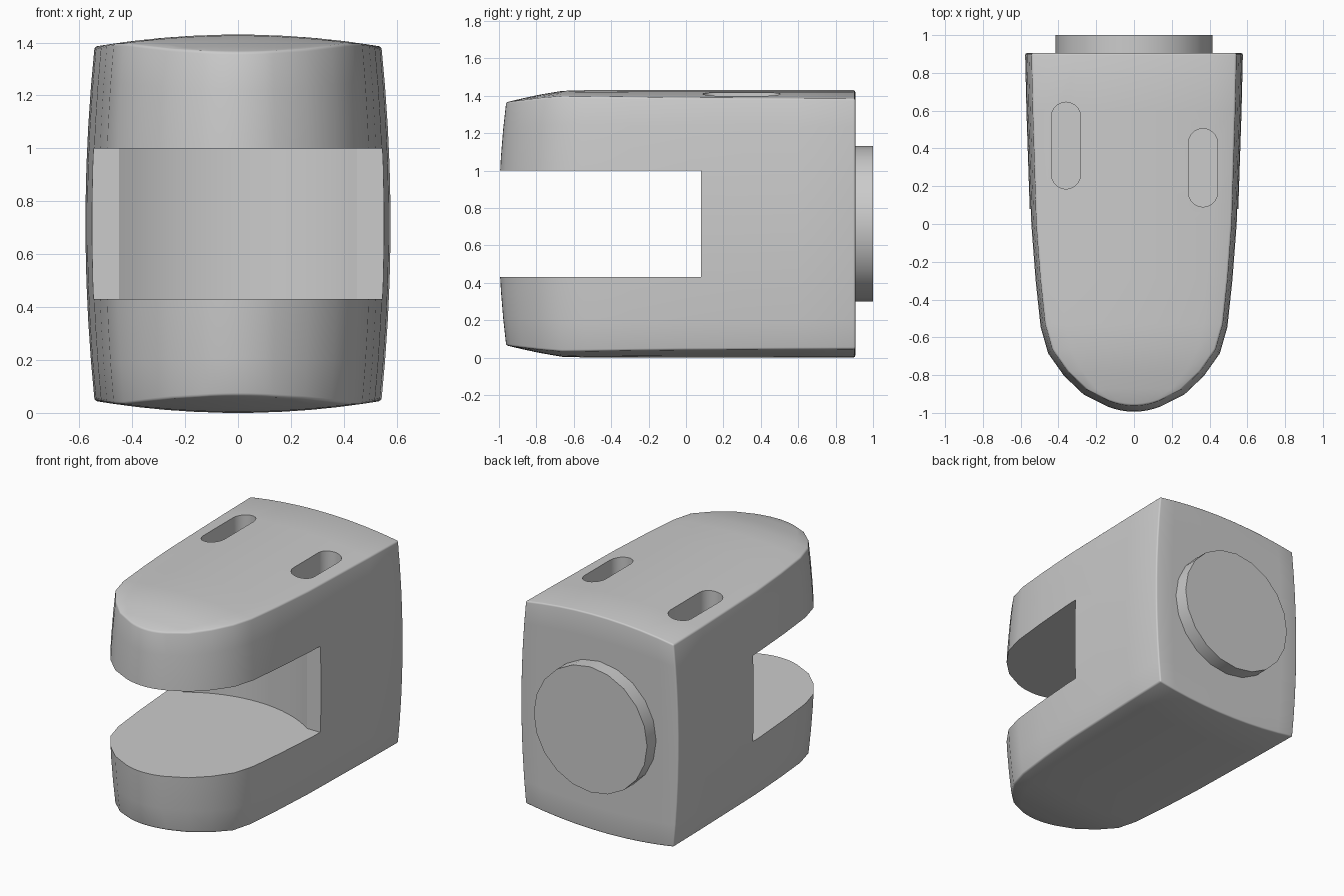
import bpy, bmesh, math
from mathutils import Matrix

cube = bpy.data.objects.get("Cube")
if cube:
    bpy.data.objects.remove(cube, do_unlink=True)

grey = bpy.data.materials.new("matte_grey")
grey.use_nodes = True
COLOUR = (0.6, 0.6, 0.6, 1)
grey.diffuse_color = COLOUR
grey.node_tree.nodes["Principled BSDF"].inputs["Base Color"].default_value = COLOUR

MID = 0.715  # half height of the body


def add_object(name, bm):
    bmesh.ops.recalc_face_normals(bm, faces=bm.faces)
    mesh = bpy.data.meshes.new(name)
    bm.to_mesh(mesh)
    bm.free()
    obj = bpy.data.objects.new(name, mesh)
    bpy.context.collection.objects.link(obj)
    mesh.materials.append(grey)
    return obj


def prism(name, outline, z0, z1):
    bm = bmesh.new()
    face = bm.faces.new([bm.verts.new((x, y, z0)) for x, y in outline])
    top = bmesh.ops.extrude_face_region(bm, geom=[face])["geom"]
    bmesh.ops.translate(bm, vec=(0, 0, z1 - z0),
                        verts=[v for v in top if isinstance(v, bmesh.types.BMVert)])
    return add_object(name, bm)


def cut(target, cutter):
    mod = target.modifiers.new(cutter.name, "BOOLEAN")
    mod.operation = "DIFFERENCE"
    mod.solver = "EXACT"
    mod.object = cutter
    cutter.hide_render = True
    cutter.hide_set(True)


def arc(cx, cy, r, a0, a1, steps):
    angles = [math.radians(a0 + (a1 - a0) * i / steps) for i in range(steps + 1)]
    return [(cx + r * math.cos(a), cy + r * math.sin(a)) for a in angles]


# Body: a gridded block shaped to a rounded plan, with barrelled sides and crowned ends
PLAN = [(-0.975, 0.14), (-0.91, 0.27), (-0.81, 0.375), (-0.69, 0.46), (-0.55, 0.5),
        (-0.3, 0.527), (0.0, 0.55), (0.3, 0.56), (0.6, 0.57), (0.905, 0.577)]
bm = bmesh.new()
bmesh.ops.create_cube(bm, size=2)
bmesh.ops.subdivide_edges(bm, edges=bm.edges[:], cuts=len(PLAN) - 2, use_grid_fill=True)
for v in bm.verts:
    u, row, t = v.co
    y, half = PLAN[round((row + 1) / 2 * (len(PLAN) - 1))]
    x = u * half * (1 - 0.06 * t * t)
    if row < -0.99:
        y -= 0.027 * (1 - u * u)
    dip = 0.06 * (max(0, -0.65 - y) / 0.33) ** 1.3
    height = MID - 0.045 * (x / 0.54) ** 2 - dip
    if y < 0:
        y *= 1 - 0.04 * t * t
    v.co = (x, y, MID + t * height)
body = add_object("fork_body", bm)
bevel = body.modifiers.new("soft_rim", "BEVEL")
bevel.width = 0.018
bevel.segments = 3
bevel.limit_method = "ANGLE"
bevel.angle_limit = math.radians(40)

# Jaw opening with a shallow concave back wall
SAG, HALF, WALL = 0.14, 0.45, 0.08
radius = (HALF ** 2 + SAG ** 2) / (2 * SAG)
spread = math.degrees(math.asin(HALF / radius))
hollow = arc(0, WALL + SAG - radius, radius, 90 - spread, 90 + spread, 16)
opening = [(-1, -1.5), (1, -1.5), (1, WALL)] + hollow + [(-1, WALL)]
cut(body, prism("jaw_cutter", opening, 0.43, 1.0))

# Two rounded slots in the top
for name, x, y0, y1 in (("right_slot_cutter", -0.36, 0.185, 0.645),
                        ("left_slot_cutter", 0.365, 0.09, 0.505)):
    r = 0.077
    pill = arc(x, y1 - r, r, 0, 180, 10) + arc(x, y0 + r, r, 180, 360, 10)
    cut(body, prism(name, pill, 1.27, 1.6))

# Round boss on the back
bm = bmesh.new()
bmesh.ops.create_cone(bm, cap_ends=True, segments=20, radius1=0.415, radius2=0.415, depth=0.12,
                      matrix=Matrix.Translation((0, 0.94, MID)) @ Matrix.Rotation(math.pi / 2, 4, "X"))
boss = add_object("back_boss", bm)

# Apply the cuts, then smooth the curved faces
for obj in (body, boss):
    bpy.ops.object.select_all(action="DESELECT")
    obj.select_set(True)
    bpy.context.view_layer.objects.active = obj
    for mod in list(obj.modifiers):
        bpy.ops.object.modifier_apply(modifier=mod.name)
    bpy.ops.object.shade_smooth_by_angle(angle=math.radians(32))
for obj in list(bpy.data.objects):
    if obj.name.endswith("_cutter"):
        bpy.data.objects.remove(obj, do_unlink=True)
